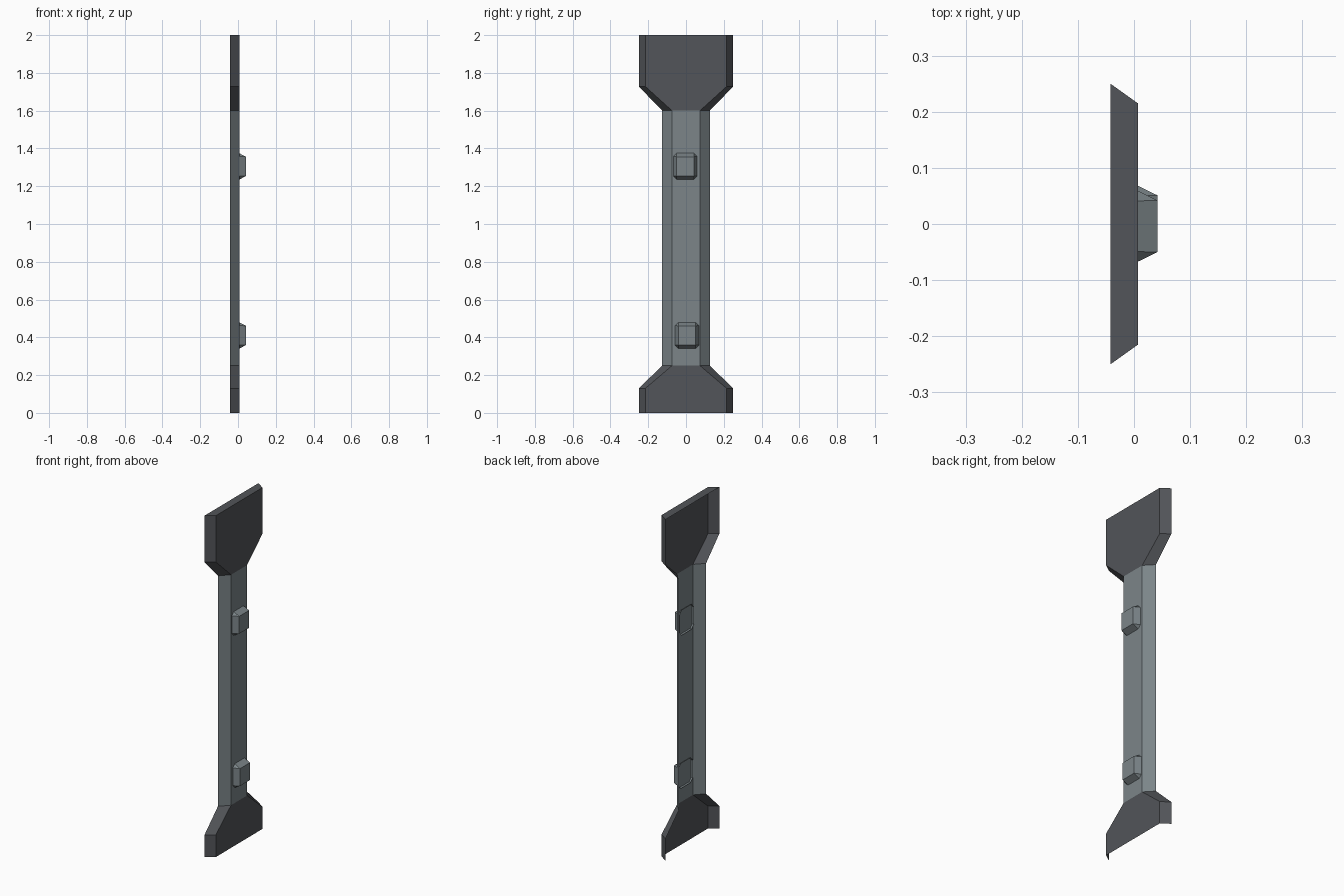
import bpy, bmesh

if "Cube" in bpy.data.objects:
    bpy.data.objects.remove(bpy.data.objects["Cube"])

def material(name, rgb):
    m = bpy.data.materials.new(name)
    m.diffuse_color = (*rgb, 1)
    m.use_nodes = True
    m.node_tree.nodes["Principled BSDF"].inputs["Base Color"].default_value = m.diffuse_color
    return m

dark = material("dark grey", (0.085, 0.09, 0.1))
steel = material("blue grey", (0.2, 0.235, 0.25))

BACK, FRONT = -0.042, 0.007

def finish(name, bm, mat):
    me = bpy.data.meshes.new(name)
    bm.to_mesh(me)
    bm.free()
    me.materials.append(mat)
    ob = bpy.data.objects.new(name, me)
    bpy.context.collection.objects.link(ob)
    return ob

def shell(name, rows, mat, cap_top=False):
    """Open-backed trim; rows are (z, half width at back, half width at front)."""
    bm = bmesh.new()
    rings = [[bm.verts.new(p) for p in ((BACK, -wb, z), (FRONT, -wf, z),
                                        (FRONT, wf, z), (BACK, wb, z))]
             for z, wb, wf in rows]
    for a, b in zip(rings, rings[1:]):
        for i in range(3):
            bm.faces.new((a[i], a[i + 1], b[i + 1], b[i]))
    if cap_top:
        bm.faces.new(rings[-1])
    return finish(name, bm, mat)

WIDE, SLIM = (0.25, 0.215), (0.126, 0.074)

# flared ends and the slim column between them
shell("bottom_end", [(0, *WIDE), (0.13, *WIDE), (0.25, *SLIM)], dark)
shell("column", [(0.25, *SLIM), (1.6, *SLIM)], steel)
shell("top_end", [(1.6, *SLIM), (1.728, *WIDE), (2.0, *WIDE)], dark, True)

# raised studs: octagonal base tapering to a rectangular face
def stud(name, y, z):
    bm = bmesh.new()
    hy, hz, c = 0.067, 0.074, 0.022
    fy, fz = 0.046, 0.051
    base, face = [], []
    for sy, sz in ((1, 1), (-1, 1), (-1, -1), (1, -1)):
        pair = [(sy * hy, sz * (hz - c)), (sy * (hy - c), sz * hz)]
        if sy * sz < 0:
            pair.reverse()
        base += [bm.verts.new((-0.001, y + p, z + q)) for p, q in pair]
        face.append(bm.verts.new((0.042, y + sy * fy, z + sz * fz)))
    bm.faces.new(face)
    for i in range(4):
        j = (i + 1) % 4
        bm.faces.new((base[2 * i], base[2 * i + 1], face[i]))
        bm.faces.new((base[2 * i + 1], base[2 * j], face[j], face[i]))
    bmesh.ops.recalc_face_normals(bm, faces=bm.faces)
    finish(name, bm, steel)

stud("upper_stud", -0.004, 1.305)
stud("lower_stud", 0.005, 0.41)
